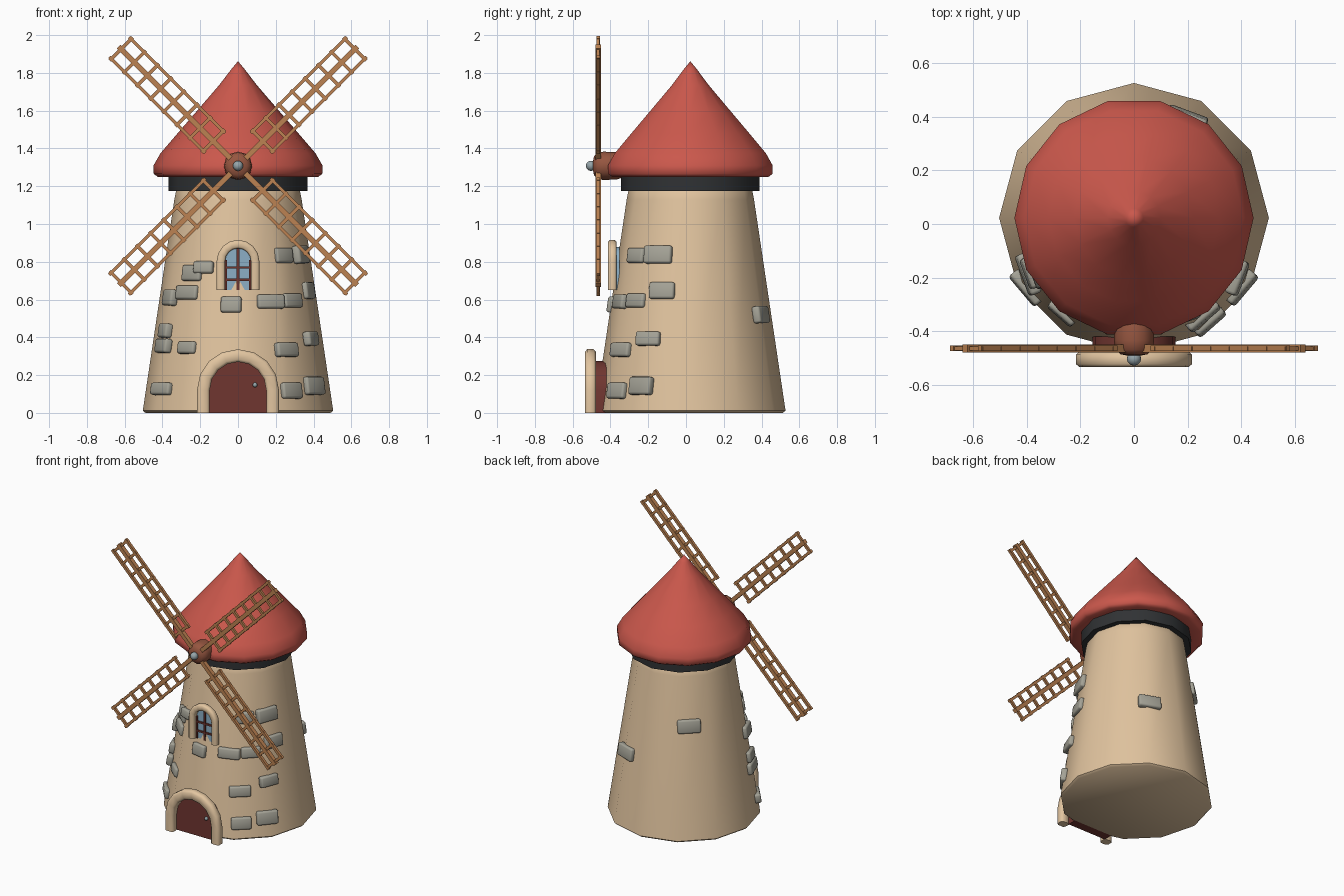
import bpy, bmesh, math
from mathutils import Matrix, Vector

if "Cube" in bpy.data.objects:
    bpy.data.objects.remove(bpy.data.objects["Cube"])

CY = 0.023          # y of the tower axis
HUB = Vector((0, -0.465, 1.308))


def mat(name, r, g, b):
    m = bpy.data.materials.new(name)
    lin = [((c / 255 + 0.055) / 1.055) ** 2.4 for c in (r, g, b)]
    m.diffuse_color = (*lin, 1)
    m.use_nodes = True
    m.node_tree.nodes["Principled BSDF"].inputs["Base Color"].default_value = m.diffuse_color
    return m


PLASTER = mat("plaster", 224, 195, 158)
ROOF = mat("roof_red", 203, 88, 76)
DARK = mat("dark_band", 48, 50, 52)
WOOD = mat("wood", 188, 130, 82)
HUBC = mat("hub_brown", 150, 86, 64)
DOOR = mat("door_red", 112, 54, 48)
TRIM = mat("trim", 226, 197, 160)
STONE = mat("stone_grey", 164, 162, 150)
GLASS = mat("glass_blue", 140, 175, 198)
METAL = mat("metal", 150, 165, 170)


def finish(name, bm, material, angle=45):
    bmesh.ops.recalc_face_normals(bm, faces=bm.faces)
    me = bpy.data.meshes.new(name)
    bm.to_mesh(me)
    bm.free()
    me.materials.append(material)
    me.shade_smooth()
    me.set_sharp_from_angle(angle=math.radians(angle))
    ob = bpy.data.objects.new(name, me)
    bpy.context.collection.objects.link(ob)
    return ob


def skin(bm, rings, closed_caps=True):
    """Join rings of equal point counts into a tube."""
    rows = [[bm.verts.new(p) for p in ring] for ring in rings]
    n = len(rows[0])
    for a, b in zip(rows, rows[1:]):
        for i in range(n):
            j = (i + 1) % n
            bm.faces.new((a[i], a[j], b[j], b[i]))
    if closed_caps:
        bm.faces.new(rows[0])
        bm.faces.new(rows[-1])


def lathe(name, profile, sides, material, matrix, angle=45):
    bm = bmesh.new()
    step = 2 * math.pi / sides
    skin(bm, [[matrix @ Vector((r * math.cos(i * step), r * math.sin(i * step), z))
               for i in range(sides)] for r, z in profile])
    bmesh.ops.remove_doubles(bm, verts=bm.verts, dist=0.0005)
    return finish(name, bm, material, angle)


def add_box(bm, size, matrix, bevel=0.0):
    vs = bmesh.ops.create_cube(bm, size=1, matrix=matrix @ Matrix.Diagonal((*size, 1)))["verts"]
    if bevel:
        edges = list({e for v in vs for e in v.link_edges})
        bmesh.ops.bevel(bm, geom=edges, offset=bevel, segments=2, profile=0.5, affect='EDGES')


def arch_path(r, zc, z0, segs):
    """(x, z, outward direction) along an arch, from left foot to right foot."""
    pts = [(-r, z0, Vector((-1, 0, 0)))]
    for i in range(segs + 1):
        a = math.pi * (1 - i / segs)
        pts.append((r * math.cos(a), zc + r * math.sin(a), Vector((math.cos(a), 0, math.sin(a)))))
    pts.append((r, z0, Vector((1, 0, 0))))
    return pts


def arch_frame(name, r_in, r_out, zc, z0, y0, y1, segs):
    """Rounded bar swept along an arch."""
    half, dep, ym = (r_out - r_in) / 2, (y1 - y0) / 2, (y0 + y1) / 2
    c = 0.6
    section = [(1, -c), (1, c), (c, 1), (-c, 1), (-1, c), (-1, -c), (-c, -1), (c, -1)]
    bm = bmesh.new()
    skin(bm, [[Vector((x, ym, z)) + d * (u * half) + Vector((0, v * dep, 0)) for u, v in section]
              for x, z, d in arch_path(r_in + half, zc, z0, segs)])
    return finish(name, bm, TRIM, 50)


def arch_panel(name, r, zc, z0, y0, y1, segs, material):
    bm = bmesh.new()
    path = arch_path(r, zc, z0, segs)
    skin(bm, [[(x, y, z) for x, z, d in path] for y in (y0, y1)])
    return finish(name, bm, material)


# Tower, band and roof
AXIS = Matrix.Translation((0, CY, 0))
lathe("tower", [(0.49, 0), (0.504, 0.012), (0.337, 1.13), (0.328, 1.175), (0.315, 1.19)],
      12, PLASTER, AXIS, 50)
lathe("band", [(0.31, 1.175), (0.367, 1.175), (0.367, 1.262), (0.31, 1.262)], 12, DARK, AXIS)
lathe("roof", [(0.34, 1.262), (0.425, 1.25), (0.446, 1.265), (0.447, 1.31), (0.41, 1.375),
               (0.32, 1.48), (0.225, 1.59), (0.10, 1.735), (0.035, 1.82), (0, 1.862)],
      14, ROOF, AXIS, 70)

# Stones on the wall: degrees round from the front, height, width, tallness
STONES = [(-28, .77, .11, .065), (-38.5, .74, .13, .085), (-42, .637, .15, .075),
          (-61, .61, .13, .085), (-5, .573, .11, .085), (25, .589, .15, .075),
          (45, .594, .13, .075), (68, .647, .14, .088), (40, .833, .12, .08),
          (63, .838, .155, .095), (-62, .435, .12, .075), (-62, .355, .16, .075),
          (-37, .345, .12, .065), (-57, .127, .15, .065), (35, .334, .145, .075),
          (60, .393, .135, .075), (36, .117, .135, .085), (57, .143, .145, .095),
          (152, .52, .155, .09), (-140, .79, .155, .095)]
bm = bmesh.new()
for deg, z, w, h in STONES:
    off = math.radians((deg % 30) - 15)                     # follow the 12-sided wall
    r = (0.505 - 0.15 * z) * math.cos(math.pi / 12) / math.cos(off)
    m = (AXIS @ Matrix.Rotation(math.radians(deg), 4, 'Z') @ Matrix.Translation((0, -r, z))
         @ Matrix.Rotation(-off * 0.6, 4, 'Z') @ Matrix.Rotation(math.radians(-8.5), 4, 'X'))
    add_box(bm, (w, 0.045, h), m, 0.012)
finish("wall_stones", bm, STONE, 60)

# Door
arch_frame("door_frame", 0.15, 0.217, 0.12, 0, -0.535, -0.477, 8)
arch_panel("door", 0.155, 0.12, 0, -0.485, -0.42, 8, DOOR)
bm = bmesh.new()
bmesh.ops.create_uvsphere(bm, u_segments=10, v_segments=6, radius=0.013,
                          matrix=Matrix.Translation((0.09, -0.493, 0.148)))
finish("door_knob", bm, METAL, 80)

# Window
arch_frame("window_frame", 0.068, 0.113, 0.803, 0.65, -0.413, -0.368, 8)
arch_panel("window_glass", 0.075, 0.803, 0.65, -0.376, -0.352, 8, GLASS)
bm = bmesh.new()
for x, z, w, h in [(0, .762, .014, .224), (-.064, .73, .012, .16), (.064, .73, .012, .16),
                   (0, .77, .136, .012), (0, .705, .136, .012)]:
    add_box(bm, (w, 0.012, h), Matrix.Translation((x, -0.38, z)))
finish("window_bars", bm, DOOR)

# Hub, pointing to the front
TO_FRONT = Matrix.Translation(HUB) @ Matrix.Rotation(math.radians(90), 4, 'X')
lathe("hub", [(0.055, -0.15), (0.072, -0.10), (0.075, -0.03), (0.07, 0.005), (0.05, 0.022),
              (0.02, 0.028)], 12, HUBC, TO_FRONT, 60)
bm = bmesh.new()
bmesh.ops.create_uvsphere(bm, u_segments=12, v_segments=8, radius=0.027,
                          matrix=Matrix.Translation(HUB + Vector((0, -0.038, 0))))
finish("hub_cap", bm, METAL, 80)

# Four lattice sails
for k in range(4):
    turn = Matrix.Translation(HUB) @ Matrix.Rotation(math.radians(45 + 90 * k), 4, 'Y')
    bm = bmesh.new()
    add_box(bm, (0.028, 0.03, 0.85), turn @ Matrix.Translation((0, 0, 0.468)))
    for s in (-1, 1):
        add_box(bm, (0.018, 0.02, 0.72), turn @ Matrix.Translation((s * 0.074, 0, 0.53)))
    for i in range(8):
        add_box(bm, (0.172, 0.016, 0.018), turn @ Matrix.Translation((0, 0, 0.185 + i * 0.0985)))
    finish("sail_%d" % (k + 1), bm, WOOD)
